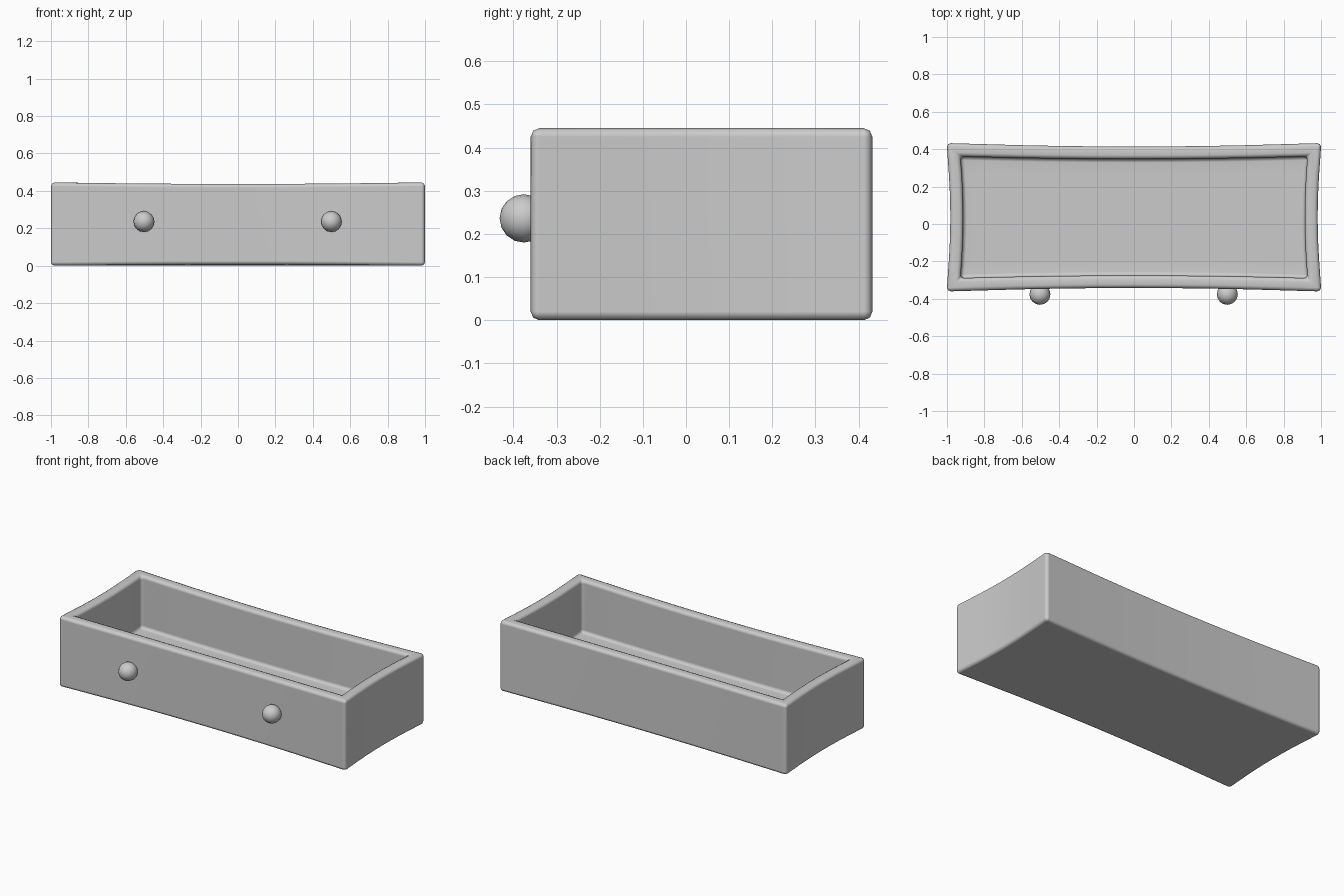
import bpy, bmesh
from mathutils import Vector, Matrix

if "Cube" in bpy.data.objects:
    bpy.data.objects.remove(bpy.data.objects["Cube"])

X, YF, YB, H = 1.0, -0.36, 0.432, 0.445
FLOOR = 0.115
YC, YH = (YF + YB) / 2, (YB - YF) / 2


def finish(bm, name):
    bmesh.ops.recalc_face_normals(bm, faces=bm.faces)
    mesh = bpy.data.meshes.new(name)
    bm.to_mesh(mesh)
    bm.free()
    obj = bpy.data.objects.new(name, mesh)
    bpy.context.collection.objects.link(obj)
    bpy.ops.object.select_all(action='DESELECT')
    obj.select_set(True)
    bpy.context.view_layer.objects.active = obj
    return obj


# Drawer body: box with inset, sunken top
bm = bmesh.new()
bmesh.ops.create_cube(bm, size=1)
for v in bm.verts:
    v.co = Vector((v.co.x * 2 * X, YC + v.co.y * 2 * YH, (v.co.z + 0.5) * H))
bm.normal_update()
top = max(bm.faces, key=lambda f: f.calc_center_median().z)
bmesh.ops.inset_region(bm, faces=[top], thickness=0.07, use_even_offset=True)
cavity = bmesh.ops.extrude_discrete_faces(bm, faces=[top])['faces'][0]
for v in cavity.verts:
    v.co.z = FLOOR
bm.normal_update()

# Softened edges
sharp = [e for e in bm.edges if e.calc_face_angle(0) > 0.5]
bmesh.ops.bevel(bm, geom=sharp, offset=0.02, segments=2, profile=0.5, affect='EDGES')

# Cuts along both directions, then pinch the walls inwards
def cut(co, no):
    bmesh.ops.bisect_plane(bm, geom=bm.verts[:] + bm.edges[:] + bm.faces[:],
                           plane_co=co, plane_no=no)

for i in range(-4, 5):
    cut((i * 0.2, 0, 0), (1, 0, 0))
for i in range(-3, 4):
    cut((0, YC + i * 0.08, 0), (0, 1, 0))
for v in bm.verts:
    x, y, z = v.co
    u, w = x / X, (y - YC) / YH
    bow_x = 1 - min(1, abs(u) / 0.95) ** 2
    bow_y = 1 - min(1, abs(w) / 0.88) ** 2
    v.co.x -= 0.018 * u * bow_y
    v.co.y -= 0.018 * w * bow_x
    if z > H / 2:
        v.co.z -= 0.008 * bow_x
    elif z < 0.04 and w < 0:
        v.co.z += 0.006 * bow_x * abs(w)
body = finish(bm, "drawer_body")
bpy.ops.object.shade_smooth()
body.modifiers.new("flat_walls", 'WEIGHTED_NORMAL').weight = 90

# Round knobs on the front, poles facing forward
for side, x in (("left", -0.503), ("right", 0.499)):
    bm = bmesh.new()
    bmesh.ops.create_uvsphere(bm, u_segments=16, v_segments=8, radius=0.056,
                              matrix=Matrix.Rotation(1.5708, 4, 'X'))
    bmesh.ops.translate(bm, verts=bm.verts, vec=(x, -0.376, 0.236))
    finish(bm, side + "_knob")
    bpy.ops.object.shade_smooth()
